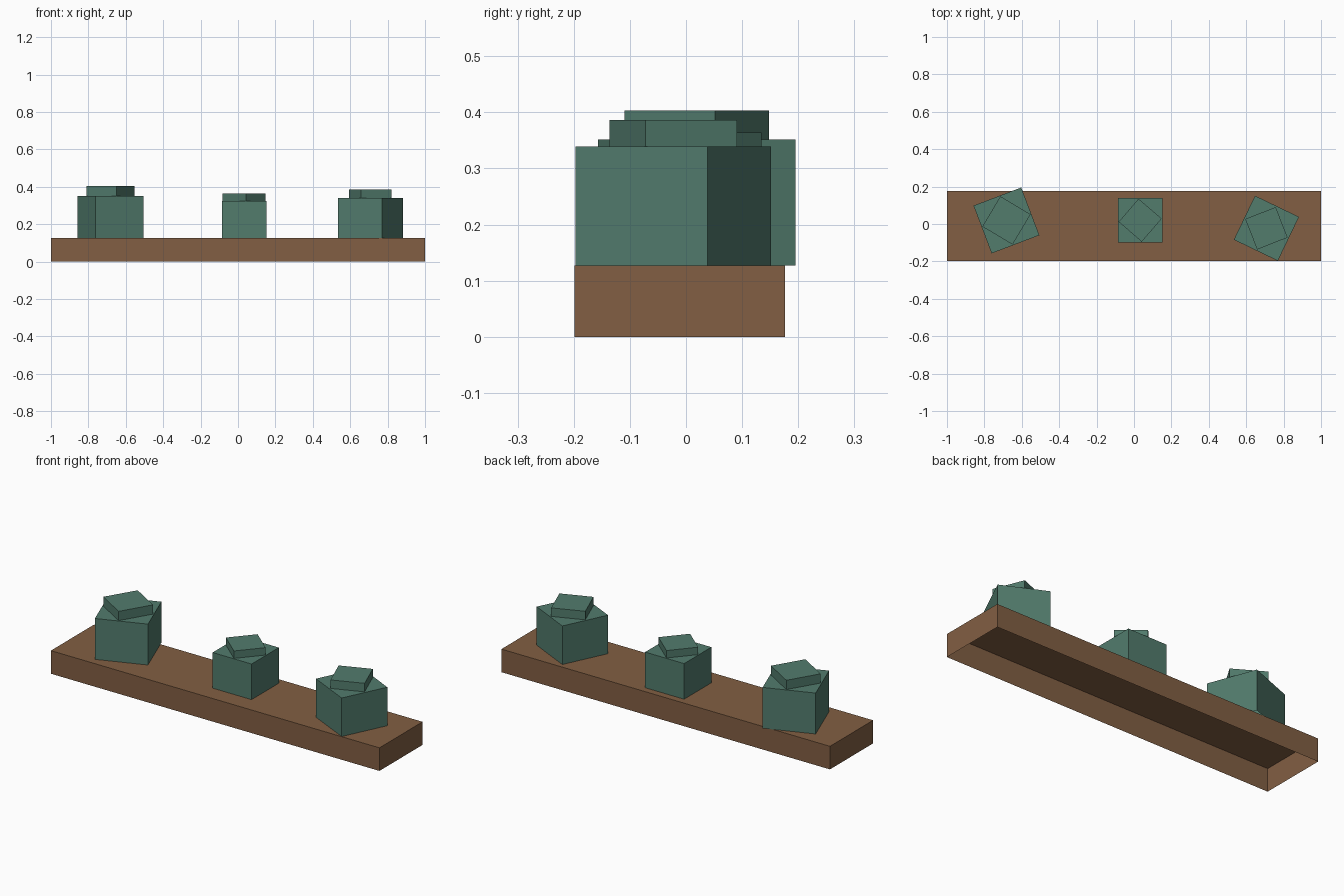
import bpy
import bmesh
from math import radians
from mathutils import Matrix

cube = bpy.data.objects.get("Cube")
if cube:
    bpy.data.objects.remove(cube, do_unlink=True)


def make_material(name, color):
    mat = bpy.data.materials.new(name)
    mat.use_nodes = True
    mat.diffuse_color = color
    mat.node_tree.nodes["Principled BSDF"].inputs["Base Color"].default_value = color
    return mat


def open_box(name, mat, center, size, bottom, top, angle=0):
    """Box shell without a floor, turned about its vertical axis."""
    bm = bmesh.new()
    bmesh.ops.create_cube(bm, size=1)
    floor = [f for f in bm.faces if f.normal.z < -0.5]
    bmesh.ops.delete(bm, geom=floor, context='FACES_ONLY')
    bm.transform(Matrix.Diagonal((size[0], size[1], top - bottom, 1)))
    mesh = bpy.data.meshes.new(name)
    bm.to_mesh(mesh)
    bm.free()
    mesh.materials.append(mat)
    obj = bpy.data.objects.new(name, mesh)
    obj.location = (center[0], center[1], (bottom + top) / 2)
    obj.rotation_euler.z = radians(angle)
    bpy.context.collection.objects.link(obj)
    return obj


brown = make_material("brown wood", (0.223, 0.114, 0.056, 1))
green = make_material("muted green", (0.084, 0.200, 0.152, 1))

# Long plank, open underneath
DECK = 0.127
open_box("plank", brown, (0, -0.011), (2, 0.375), 0, DECK)

# Blocks, each with a smaller turned cap:
# name, center, block size, block top, block angle, cap size, cap top, cap angle
blocks = [
    ("right", (-0.682, 0.019), 0.273, 0.352, 20.8, 0.188, 0.403, -30.9),
    ("middle", (0.033, 0.02), 0.237, 0.323, 0, 0.163, 0.364, -40.8),
    ("left", (0.708, -0.023), 0.261, 0.339, -25.7, 0.175, 0.386, 21.5),
]
for side, center, size, top, angle, cap_size, cap_top, cap_angle in blocks:
    open_box(side + "_block", green, center, (size, size), DECK, top, angle)
    open_box(side + "_cap", green, center, (cap_size, cap_size), top, cap_top, cap_angle)
